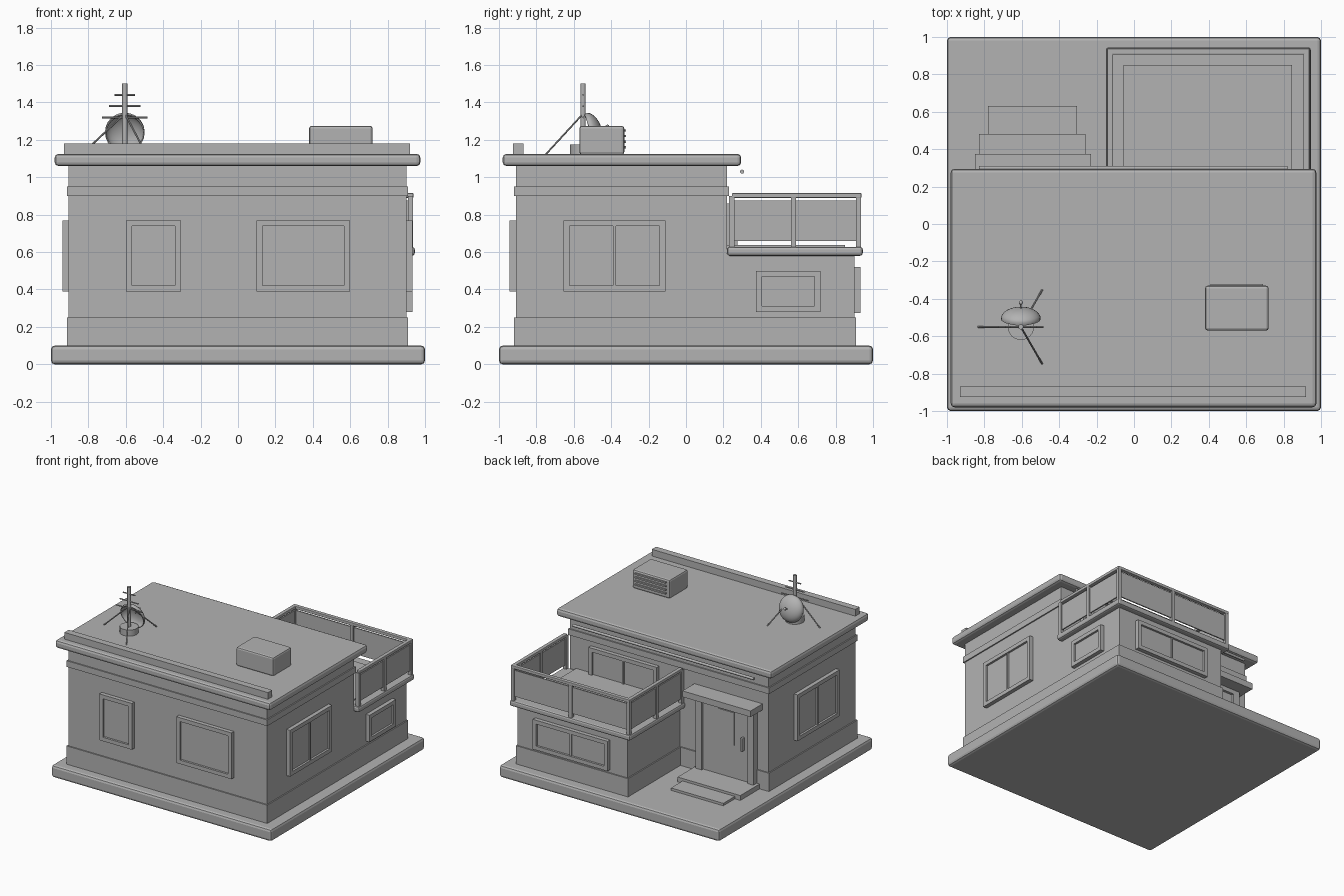
import bpy, bmesh, math
from mathutils import Vector

cube = bpy.data.objects.get("Cube")
if cube:
    bpy.data.objects.remove(cube, do_unlink=True)

grey = bpy.data.materials.new("plain_grey")
grey.use_nodes = True
grey.diffuse_color = (0.45, 0.45, 0.45, 1)
grey.node_tree.nodes["Principled BSDF"].inputs["Base Color"].default_value = (0.45, 0.45, 0.45, 1)


def finish(name, bm, smooth=False):
    bmesh.ops.recalc_face_normals(bm, faces=bm.faces)
    mesh = bpy.data.meshes.new(name)
    bm.to_mesh(mesh)
    bm.free()
    mesh.materials.append(grey)
    ob = bpy.data.objects.new(name, mesh)
    bpy.context.collection.objects.link(ob)
    if smooth:
        bpy.ops.object.select_all(action='DESELECT')
        ob.select_set(True)
        bpy.context.view_layer.objects.active = ob
        bpy.ops.object.shade_smooth_by_angle(angle=math.radians(40))
    return ob


def add_box(bm, xs, ys, zs):
    verts = bmesh.ops.create_cube(bm, size=1)["verts"]
    for v in verts:
        v.co = [r[0] if c < 0 else r[1] for c, r in zip(v.co, (xs, ys, zs))]


def box(name, xs, ys, zs, bevel=0):
    bm = bmesh.new()
    add_box(bm, xs, ys, zs)
    ob = finish(name, bm)
    if bevel:
        mod = ob.modifiers.new("Bevel", 'BEVEL')
        mod.width, mod.segments = bevel, 2
    return ob


def rod(name, a, b, radius, sides=10):
    a, b = Vector(a), Vector(b)
    bm = bmesh.new()
    bmesh.ops.create_cone(bm, cap_ends=True, segments=sides, radius1=radius,
                          radius2=radius, depth=(b - a).length)
    turn = (b - a).to_track_quat('Z', 'Y')
    for v in bm.verts:
        v.co = turn @ v.co + (a + b) / 2
    return finish(name, bm, True)


def window(name, side, wall, u, z, panes=1, rim=0.032):
    """Raised frame with recessed panes; side is the outward axis."""
    bm = bmesh.new()
    sign = -1 if side[0] == '-' else 1

    def part(us, zs, d0, d1):
        ds = sorted((wall + sign * d0, wall + sign * d1))
        add_box(bm, *((ds, us) if side[1] == 'x' else (us, ds)), zs)

    for us in ((u[0], u[0] + rim), (u[1] - rim, u[1])):
        part(us, z, -0.01, 0.033)
    for zs in ((z[0], z[0] + rim), (z[1] - rim, z[1])):
        part((u[0] + rim, u[1] - rim), zs, -0.01, 0.033)
    if panes == 2:
        mid = sum(u) / 2
        part((mid - 0.007, mid + 0.007), (z[0] + rim, z[1] - rim), -0.01, 0.028)
    part((u[0] + rim, u[1] - rim), (z[0] + rim, z[1] - rim), -0.01, 0.016)
    return finish(name, bm)


# Ground slab and walls
box("ground_slab", (-1, 1), (-1, 1), (0, 0.1), 0.02)
box("main_walls", (-0.905, 0.9), (-0.91, 0.22), (0.09, 1.07))
box("main_plinth", (-0.915, 0.91), (-0.92, 0.23), (0.09, 0.25))
box("wall_band", (-0.915, 0.91), (-0.92, 0.23), (0.9, 0.95))
box("annex_walls", (-0.1, 0.9), (0.2, 0.9), (0.09, 0.59))
box("annex_plinth", (-0.11, 0.91), (0.2, 0.91), (0.09, 0.25))

# Roof
box("roof_slab", (-0.98, 0.975), (-0.98, 0.295), (1.06, 1.125), 0.02)
box("front_parapet", (-0.93, 0.92), (-0.925, -0.87), (1.12, 1.18))
rod("back_gutter", (-0.83, 0.3, 1.03), (0.82, 0.3, 1.03), 0.011)

# Windows
tall = (0.39, 0.77)
window("front_small_window", "-y", -0.91, (-0.6, -0.305), tall)
window("front_large_window", "-y", -0.91, (0.1, 0.6), tall)
window("left_window", "+x", 0.9, (-0.655, -0.11), tall, 2)
window("right_window", "-x", -0.905, (-0.655, -0.11), tall, 2)
window("annex_side_window", "+x", 0.9, (0.375, 0.72), (0.28, 0.5))
window("annex_back_window", "+y", 0.9, (0.06, 0.74), (0.275, 0.52), 2)
window("balcony_window", "+y", 0.22, (0.09, 0.71), (0.58, 0.86), 2)

# Balcony floor and railing
box("balcony_slab", (-0.15, 0.945), (0.22, 0.945), (0.58, 0.628), 0.014)
box("balcony_floor", (-0.055, 0.845), (0.22, 0.85), (0.62, 0.638))
left, right, back, near = 0.922, -0.128, 0.922, 0.245
mid_x, mid_y = (left + right) / 2, 0.575
for x, y in ((left, near), (left, mid_y), (left, back), (mid_x, back),
             (right, back), (right, mid_y), (right, near)):
    box("railing_post", (x - 0.014, x + 0.014), (y - 0.014, y + 0.014), (0.62, 0.9))
for x in (left, right):
    box("side_top_rail", (x - 0.016, x + 0.016), (near, back + 0.016), (0.89, 0.915), 0.005)
    for a, b in ((near, mid_y), (mid_y, back)):
        box("side_panel", (x - 0.005, x + 0.005), (a + 0.012, b - 0.012), (0.66, 0.875))
box("back_top_rail", (right - 0.016, left + 0.016), (back - 0.016, back + 0.016), (0.89, 0.915), 0.005)
for a, b in ((right, mid_x), (mid_x, left)):
    box("back_panel", (a + 0.012, b - 0.012), (back - 0.005, back + 0.005), (0.66, 0.875))

# Entrance
box("door_canopy", (-0.85, -0.23), (0.2, 0.375), (0.75, 0.8))
box("door_upper_step", (-0.83, -0.26), (0.2, 0.48), (0.09, 0.14))
box("door_lower_step", (-0.78, -0.305), (0.45, 0.63), (0.09, 0.12))
for x in (-0.805, -0.335):
    box("door_jamb", (x, x + 0.055), (0.2, 0.275), (0.1, 0.75))
box("door_lintel", (-0.75, -0.335), (0.2, 0.275), (0.715, 0.75))
box("door_leaf", (-0.75, -0.335), (0.2, 0.255), (0.1, 0.715))
box("door_glass", (-0.62, -0.48), (0.25, 0.263), (0.41, 0.68))
box("door_handle", (-0.71, -0.69), (0.25, 0.285), (0.39, 0.5), 0.005)

# Roof cooling unit with back slats
box("cooling_unit", (0.38, 0.72), (-0.57, -0.33), (1.12, 1.275), 0.014)
for i in range(4):
    z = 1.16 + i * 0.03
    box("cooling_slat", (0.41, 0.69), (-0.335, -0.32), (z - 0.006, z + 0.006))

# Antenna mast, crossbars and struts
mx, my = -0.605, -0.55
rod("antenna_base", (mx, my, 1.12), (mx, my, 1.175), 0.07, 24)
rod("antenna_mast", (mx, my, 1.12), (mx, my, 1.5), 0.014, 12)
for z, half in ((1.32, 0.122), (1.38, 0.085), (1.44, 0.055)):
    rod("antenna_crossbar", (mx - half, my, z), (mx + half, my, z), 0.005, 8)
for i in range(3):
    ang = math.radians(60 + 120 * i)
    foot = (mx + 0.228 * math.cos(ang), my + 0.228 * math.sin(ang), 1.125)
    rod("antenna_strut", (mx, my, 1.34), foot, 0.005, 8)

# Dish: a shallow bowl bulging to the back, with a feed
bm = bmesh.new()
bmesh.ops.create_uvsphere(bm, u_segments=24, v_segments=16, radius=0.1)
bmesh.ops.bisect_plane(bm, geom=bm.verts[:] + bm.edges[:] + bm.faces[:],
                       plane_co=(0, 0, 0), plane_no=(0, 0, 1), clear_inner=True)
axis = Vector((0, 1, 0.3)).to_track_quat('Z', 'Y')
for v in bm.verts:
    v.co.z *= 0.55
    v.co = axis @ v.co + Vector((mx, -0.51, 1.24))
dish = finish("dish", bm, True)
shell = dish.modifiers.new("Solidify", 'SOLIDIFY')
shell.thickness = 0.008
rod("dish_feed_arm", (mx, -0.47, 1.25), (mx, -0.42, 1.27), 0.004, 8)
bm = bmesh.new()
bmesh.ops.create_uvsphere(bm, u_segments=12, v_segments=8, radius=0.011)
for v in bm.verts:
    v.co += Vector((mx, -0.42, 1.27))
finish("dish_feed", bm, True)
